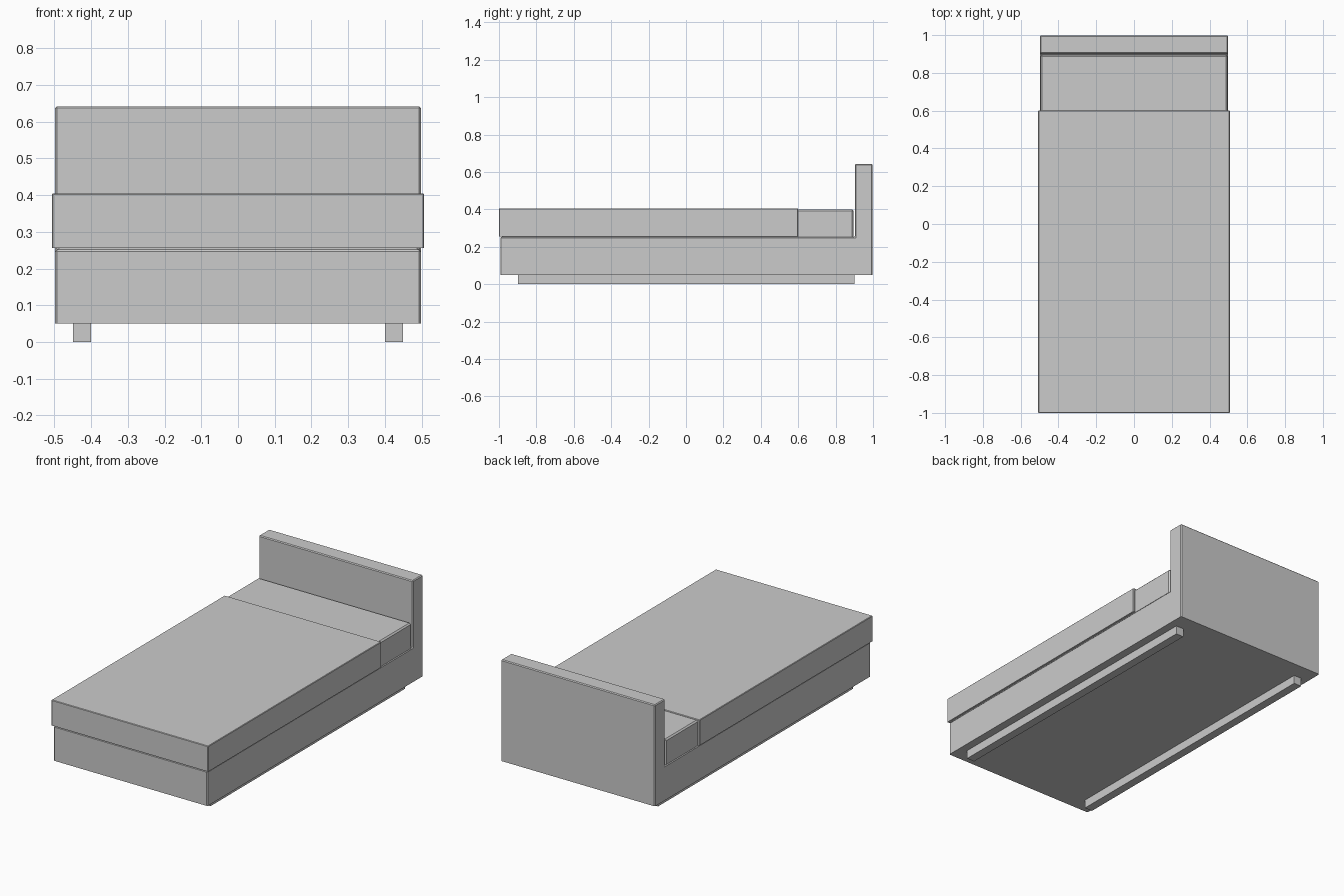
import bpy, bmesh

if "Cube" in bpy.data.objects:
    bpy.data.objects.remove(bpy.data.objects["Cube"])


def extrude_profile(name, profile, half_width, bevel=0.0):
    """Extrude a side (y, z) profile across x; bevel all edges except the underside."""
    bm = bmesh.new()
    face = bm.faces.new([bm.verts.new((-half_width, y, z)) for y, z in profile])
    res = bmesh.ops.extrude_face_region(bm, geom=[face])
    moved = [v for v in res["geom"] if isinstance(v, bmesh.types.BMVert)]
    bmesh.ops.translate(bm, verts=moved, vec=(2 * half_width, 0, 0))
    bmesh.ops.recalc_face_normals(bm, faces=bm.faces[:])
    if bevel:
        low = min(z for _, z in profile)
        edges = [e for e in bm.edges if max(v.co.z for v in e.verts) > low + 1e-4]
        bmesh.ops.bevel(bm, geom=edges, offset=bevel, segments=1,
                        affect='EDGES', profile=0.5)
    mesh = bpy.data.meshes.new(name)
    bm.to_mesh(mesh)
    bm.free()
    obj = bpy.data.objects.new(name, mesh)
    bpy.context.collection.objects.link(obj)
    return obj


def box_profile(y0, y1, z0, z1):
    return [(y0, z0), (y1, z0), (y1, z1), (y0, z1)]


# Bed base and headboard as one L-shaped body
extrude_profile("bed_frame",
                [(-0.993, 0.05), (0.998, 0.05), (0.998, 0.642),
                 (0.903, 0.642), (0.903, 0.252), (-0.993, 0.252)], 0.498, 0.005)

# Mattress, visible near the headboard
extrude_profile("mattress", box_profile(-0.985, 0.895, 0.252, 0.4), 0.495, 0.008)

# Blanket wrapped over the mattress
extrude_profile("blanket", box_profile(-1.0, 0.6, 0.256, 0.405), 0.507, 0.003)

# Two long floor runners
for side, label in ((-1, "left"), (1, "right")):
    runner = extrude_profile(label + "_floor_runner",
                             box_profile(-0.898, 0.9, 0.0, 0.052), 0.025)
    runner.location.x = side * 0.425
